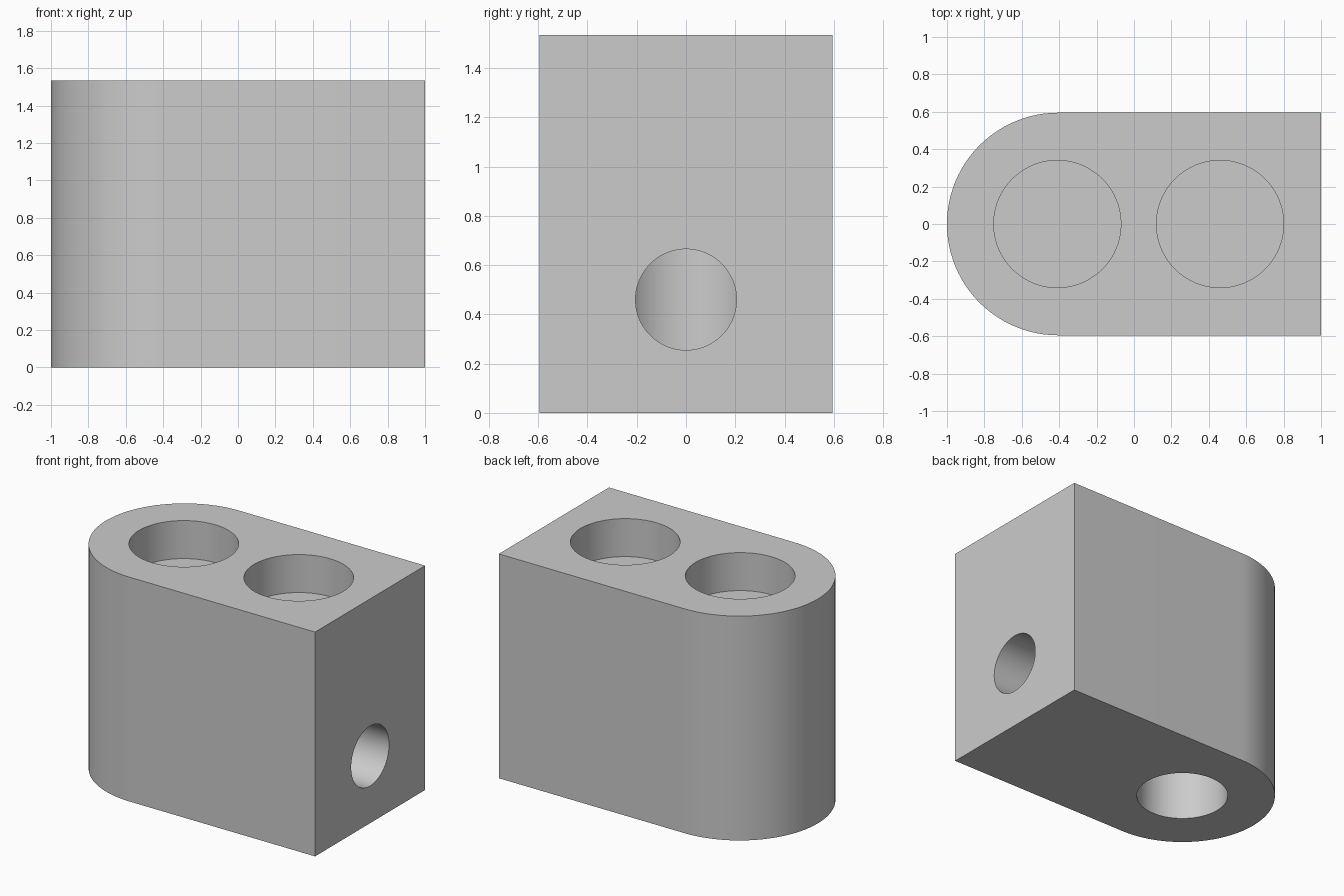
import bpy, bmesh, math

if "Cube" in bpy.data.objects:
    bpy.data.objects.remove(bpy.data.objects["Cube"])

RADIUS = 0.595      # half depth of the block and radius of its rounded end
HEIGHT = 1.535
ROUND_X = RADIUS - 1.0

gray = bpy.data.materials.new("light_gray")
gray.diffuse_color = (0.6, 0.6, 0.6, 1)
gray.use_nodes = True
gray.node_tree.nodes["Principled BSDF"].inputs["Base Color"].default_value = gray.diffuse_color

# Block: square right end, rounded left end
N = 48
outline = [(1.0, -RADIUS), (1.0, RADIUS)]
for i in range(N + 1):
    a = math.pi / 2 + math.pi * i / N
    outline.append((ROUND_X + RADIUS * math.cos(a), RADIUS * math.sin(a)))
bm = bmesh.new()
base = bm.faces.new([bm.verts.new((x, y, 0)) for x, y in outline])
top = bmesh.ops.extrude_face_region(bm, geom=[base])["geom"]
bmesh.ops.translate(bm, vec=(0, 0, HEIGHT),
                    verts=[v for v in top if isinstance(v, bmesh.types.BMVert)])
bmesh.ops.recalc_face_normals(bm, faces=bm.faces)
mesh = bpy.data.meshes.new("block")
bm.to_mesh(mesh)
bm.free()
mesh.materials.append(gray)
block = bpy.data.objects.new("block", mesh)
bpy.context.collection.objects.link(block)


def drill(name, radius, depth, center, rotation=(0, 0, 0)):
    """Cut a round hole out of the block."""
    bpy.ops.mesh.primitive_cylinder_add(vertices=80, radius=radius, depth=depth,
                                        location=center, rotation=rotation)
    cutter = bpy.context.object
    cutter.name = name
    cutter.hide_render = True
    cutter.data.materials.append(gray)
    mod = block.modifiers.new(name, 'BOOLEAN')
    mod.operation = 'DIFFERENCE'
    mod.solver = 'EXACT'
    mod.object = cutter
    bpy.context.view_layer.objects.active = block
    bpy.ops.object.modifier_apply(modifier=name)
    bpy.data.objects.remove(cutter)


# Two shallow pockets in the top
for x in (-0.41, 0.46):
    drill("top_pocket", 0.34, 0.52, (x, 0, HEIGHT))

# Blind bore from below in the rounded end
drill("bottom_bore", 0.292, 1.9, (ROUND_X, 0, 0))

# Side hole from the right end into the bore
drill("side_hole", 0.205, 1.6, (ROUND_X + 0.8, 0, 0.46), (0, math.pi / 2, 0))

# Smooth curved walls, sharp rims
bpy.ops.object.select_all(action='DESELECT')
block.select_set(True)
bpy.context.view_layer.objects.active = block
bpy.ops.object.shade_smooth_by_angle(angle=math.radians(30))
